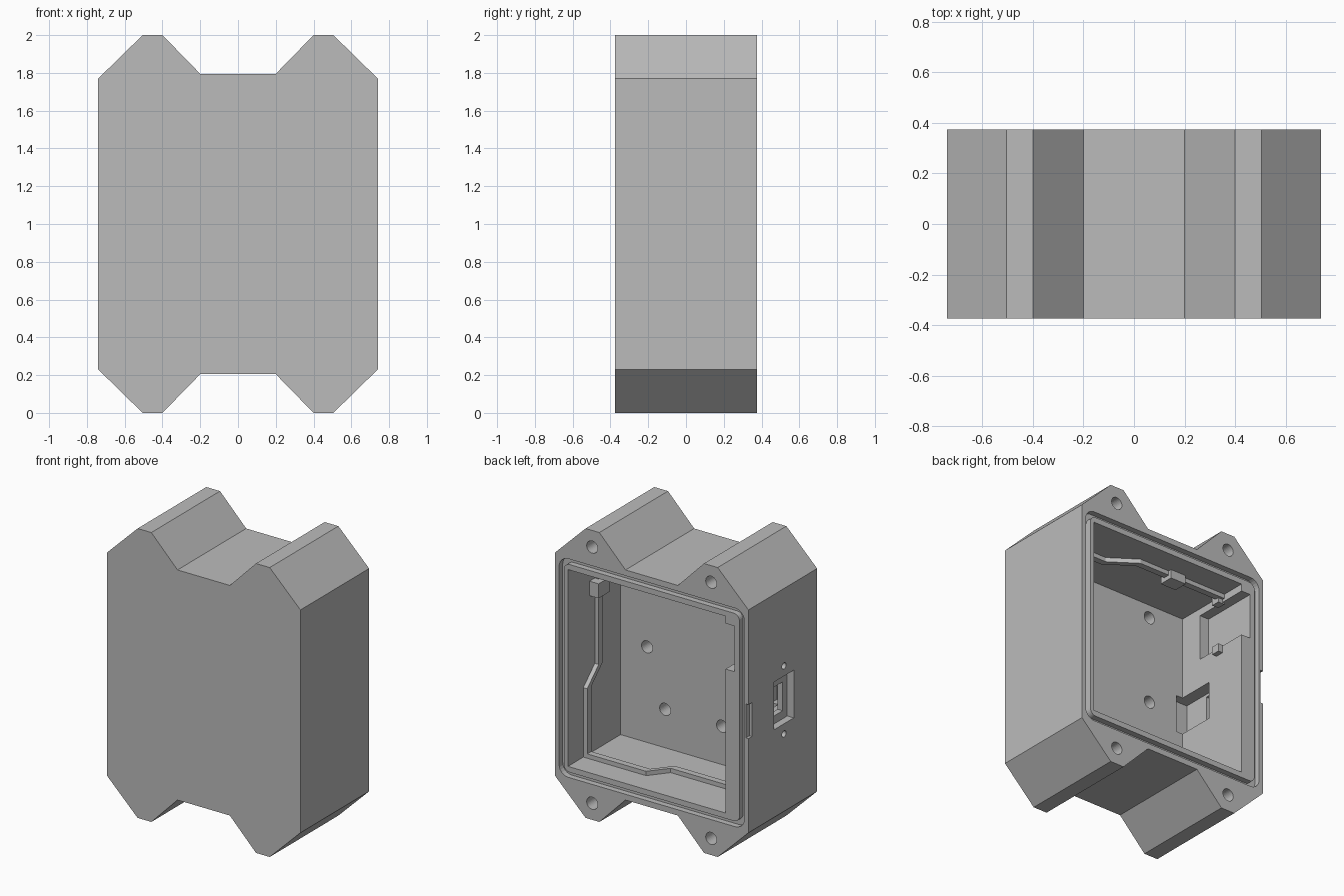
import bpy, bmesh, math
from mathutils import Vector

cube = bpy.data.objects.get("Cube")
if cube:
    bpy.data.objects.remove(cube, do_unlink=True)

grey = bpy.data.materials.new("light grey")
grey.use_nodes = True
colour = (0.5, 0.5, 0.5, 1)
grey.diffuse_color = colour
grey.node_tree.nodes["Principled BSDF"].inputs["Base Color"].default_value = colour


def prism(name, points, axis, lo, hi):
    """Extrude a 2D outline along an axis from lo to hi."""
    def place(p, d):
        v = list(p)
        v.insert("xyz".index(axis), d)
        return Vector(v)
    bm = bmesh.new()
    rings = [[bm.verts.new(place(p, d)) for p in points] for d in (lo, hi)]
    bm.faces.new(rings[0])
    bm.faces.new(rings[1])
    n = len(points)
    for i in range(n):
        j = (i + 1) % n
        bm.faces.new((rings[0][i], rings[0][j], rings[1][j], rings[1][i]))
    bmesh.ops.recalc_face_normals(bm, faces=bm.faces)
    mesh = bpy.data.meshes.new(name)
    bm.to_mesh(mesh)
    bm.free()
    mesh.materials.append(grey)
    obj = bpy.data.objects.new(name, mesh)
    bpy.context.collection.objects.link(obj)
    return obj


def box(name, x, y, z):
    return prism(name, [(x[0], z[0]), (x[1], z[0]), (x[1], z[1]), (x[0], z[1])], "y", *y)


def circle(a, b, r, n=32):
    return [(a + r * math.cos(math.tau * i / n), b + r * math.sin(math.tau * i / n)) for i in range(n)]


def rounded(half_x, half_z, r, steps=6):
    """Rounded rectangle in x and z, centred at mid height."""
    points = []
    for k, (sx, sz) in enumerate([(1, 1), (-1, 1), (-1, -1), (1, -1)]):
        for i in range(steps + 1):
            a = math.pi / 2 * (k + i / steps)
            points.append((sx * (half_x - r) + r * math.cos(a), 1 + sz * (half_z - r) + r * math.sin(a)))
    return points


def cut(target, cutter):
    """Subtract the cutter, bake the result and remove the cutter."""
    mod = target.modifiers.new("cut", "BOOLEAN")
    mod.operation = "DIFFERENCE"
    mod.solver = "EXACT"
    mod.object = cutter
    graph = bpy.context.evaluated_depsgraph_get()
    mesh = bpy.data.meshes.new_from_object(target.evaluated_get(graph))
    target.modifiers.clear()
    target.data = mesh
    bpy.data.objects.remove(cutter, do_unlink=True)


D = 0.375          # half depth
FLOOR = -0.2       # inner face of the front wall

# Case body with four mounting ears
quarter = [(0.74, 1.77), (0.505, 2), (0.4, 2), (0.2, 1.795)]
top = quarter + [(-x, z) for x, z in reversed(quarter)]
outline = top + [(-x, 2 - z) for x, z in top]
body = prism("case_body", outline, "y", -D, D)

# Main cavity and the recess in its right wall
cut(body, box("cavity", (-0.565, 0.64), (FLOOR, 0.5), (0.32, 1.68)))
cut(body, box("recess", (-0.635, -0.5), (-0.03, 0.5), (1.315, 1.63)))

# Seal groove around the opening
groove = prism("groove", rounded(0.708, 0.755, 0.07), "y", D - 0.04, 0.5)
cut(groove, prism("groove_core", rounded(0.672, 0.718, 0.045), "y", 0, 0.6))
cut(body, groove)

# Screw holes in the ears
for x in (-0.455, 0.455):
    for z in (0.115, 1.885):
        cut(body, prism("ear_hole", circle(x, z, 0.042), "y", 0.0, 0.5))

# Board mounting holes in the floor
for x, z in [(0.438, 0.98), (0.438, 1.59), (-0.294, 0.98), (-0.294, 1.59), (0.3, 0.585), (-0.135, 0.585)]:
    cut(body, prism("board_hole", circle(x, z, 0.042), "y", FLOOR - 0.1, 0))

# Connector port through the right wall
cut(body, box("port_outer", (-0.9, -0.69), (-0.12, 0.095), (0.835, 1.165)))
cut(body, box("port_inner", (-0.65, -0.515), (-0.26, 0.055), (0.85, 1.11)))
cut(body, box("port_window", (-0.8, -0.6), (-0.07, 0.04), (0.89, 1.09)))
for z in (0.765, 1.235):
    cut(body, prism("port_screw_hole", circle(-0.014, z, 0.022, 16), "x", -0.9, -0.6))

# Pry slot at the rear edge of the right wall
cut(body, box("pry_slot", (-0.9, -0.72), (0.335, 0.5), (0.88, 1.115)))


# Bent ribs around the cavity wall
def rib(name, path, axis, lo, hi, y_index):
    def shift(p, d):
        q = list(p)
        q[y_index] += d
        return tuple(q)
    return prism(name, [shift(p, -0.022) for p in path] + [shift(p, 0.022) for p in reversed(path)], axis, lo, hi)


rib("rib_left", [(0.06, 1.69), (0.06, 0.92), (0.185, 0.8), (0.185, 0.31)], "x", 0.61, 0.66, 0)
rib("rib_bottom", [(0.65, 0.185), (0.16, 0.185), (0.06, 0.06), (-0.58, 0.06)], "z", 0.3, 0.35, 1)
rib("rib_top", [(0.65, 0.06), (0.3, 0.06), (0.12, 0.185), (-0.58, 0.185)], "z", 1.65, 1.7, 1)

# Small retaining clips
box("clip_left", (0.57, 0.66), (0.02, 0.14), (1.41, 1.51))
box("clip_top", (-0.23, -0.11), (0.13, 0.23), (1.62, 1.7))
for z in (1.265, 1.62):
    box("recess_tab", (-0.58, -0.53), (0.13, 0.19), (z, z + 0.055))
